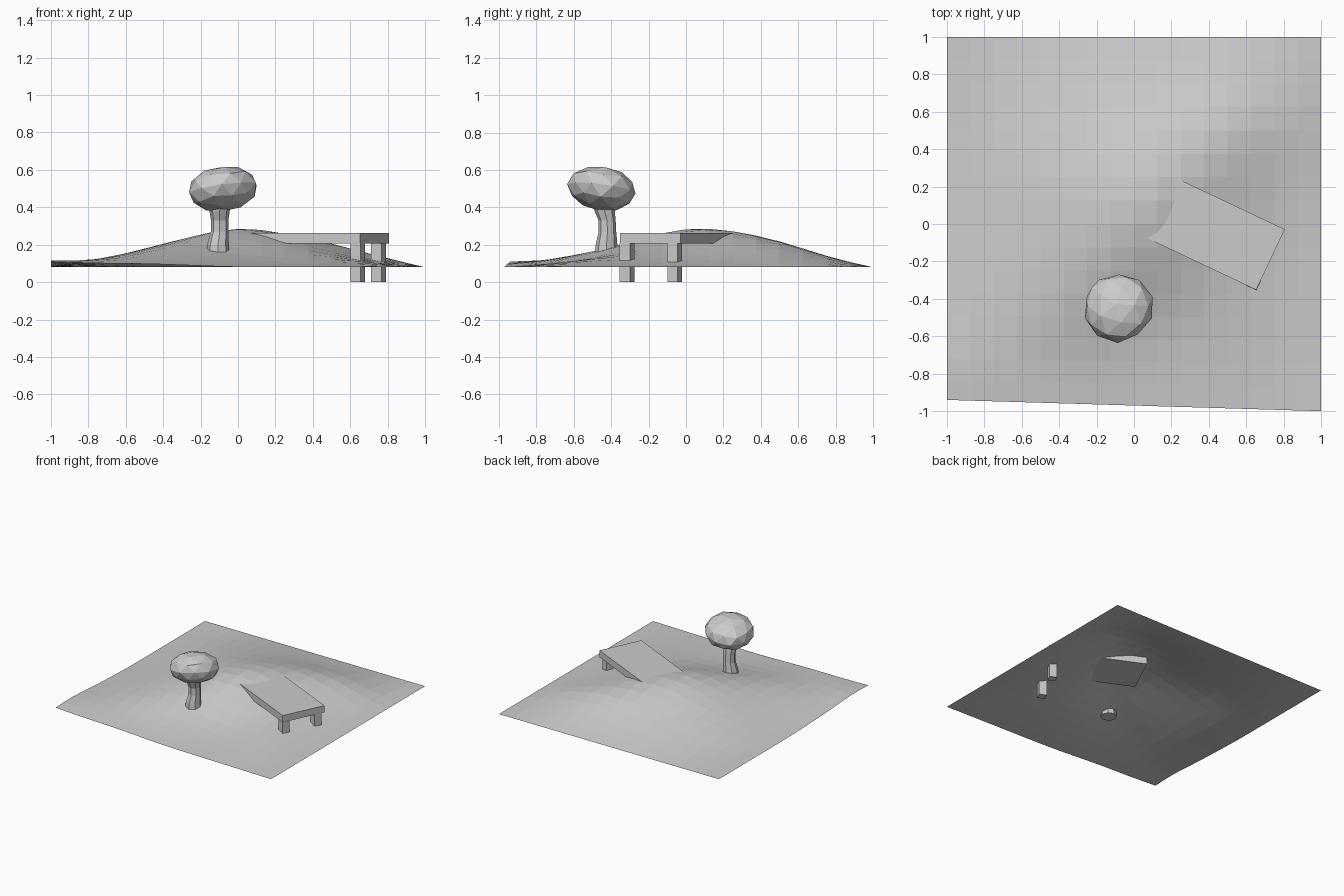
import bpy, bmesh, math, random
from mathutils import Matrix, Vector

if "Cube" in bpy.data.objects:
    bpy.data.objects.remove(bpy.data.objects["Cube"])

random.seed(4)


def make_object(name, bm):
    mesh = bpy.data.meshes.new(name)
    bm.to_mesh(mesh)
    bm.free()
    obj = bpy.data.objects.new(name, mesh)
    bpy.context.collection.objects.link(obj)
    return obj


def box(name, centre, size, turn):
    bm = bmesh.new()
    bmesh.ops.create_cube(bm, size=1)
    for v in bm.verts:
        v.co = Vector((v.co.x * size[0], v.co.y * size[1], v.co.z * size[2]))
    obj = make_object(name, bm)
    obj.location = centre
    obj.rotation_euler.z = turn
    return obj


# Hillside: coarse height map in hundredths (rows from front to back), smoothed once
heights = [
    (11, 10, 10, 9, 8, 8, 8, 8, 8),
    (12, 12, 12, 11, 10, 9, 10, 9, 8),
    (10, 12, 17, 17, 14, 12, 13, 10, 8),
    (9, 12, 18, 23, 24, 19, 15, 10, 8),
    (8, 11, 18, 25, 32, 25, 17, 11, 8),
    (8, 11, 18, 23, 29, 28, 20, 12, 8),
    (8, 10, 15, 18, 21, 23, 23, 15, 8),
    (8, 9, 11, 13, 13, 13, 14, 11, 8),
    (8, 8, 8, 8, 8, 8, 8, 8, 8),
]
bm = bmesh.new()
rows = []
for j, row in enumerate(heights):
    line = []
    for i, h in enumerate(row):
        x, y = -1 + i / 4, -1 + j / 4
        # front edge runs slightly askew
        y += 0.06 * (1 - x) / 2 * max(0, -y) ** 3
        line.append(bm.verts.new((x, y, h / 100)))
    rows.append(line)
for j in range(8):
    for i in range(8):
        bm.faces.new((rows[j][i], rows[j][i + 1], rows[j + 1][i + 1], rows[j + 1][i]))
hill = make_object("hillside", bm)
sub = hill.modifiers.new("Subdivision", 'SUBSURF')
sub.levels = sub.render_levels = 1
sub.boundary_smooth = 'PRESERVE_CORNERS'

# Wooden platform running into the hill, on two posts
turn = math.radians(-25.3)
box("platform_deck", (0.386, -0.028, 0.234), (0.76, 0.358, 0.056), turn)
for side, x, y in (("front", 0.64, -0.315), ("back", 0.752, -0.06)):
    box(side + "_post", (x, y, 0.105), (0.06, 0.06, 0.21), turn)

# Tree trunk: stacked rings, flared at the foot
bm = bmesh.new()
sides = 8
rings = []
for z, r, cx, cy in ((0.15, 0.062, -0.107, -0.425), (0.20, 0.058, -0.107, -0.425),
                     (0.27, 0.047, -0.098, -0.420), (0.33, 0.046, -0.098, -0.422),
                     (0.38, 0.054, -0.098, -0.435), (0.42, 0.060, -0.095, -0.440)):
    rings.append([bm.verts.new((cx + r * math.cos(math.tau * k / sides),
                                cy + r * math.sin(math.tau * k / sides), z))
                  for k in range(sides)])
for a, b in zip(rings, rings[1:]):
    for k in range(sides):
        n = (k + 1) % sides
        bm.faces.new((a[k], a[n], b[n], b[k]))
bm.faces.new(rings[0][::-1])
bm.faces.new(rings[-1])
make_object("tree_trunk", bm)

# Tree crown: flattened, slightly lumpy low-poly ball
bm = bmesh.new()
bmesh.ops.create_icosphere(bm, subdivisions=2, radius=1)
for v in bm.verts:
    v.co *= random.uniform(0.96, 1.04)
    v.co = Vector((v.co.x * 0.187, v.co.y * 0.185, v.co.z * 0.119))
crown = make_object("tree_crown", bm)
crown.location = (-0.083, -0.447, 0.498)
crown.rotation_euler = (math.radians(-8), math.radians(-8), 0)
